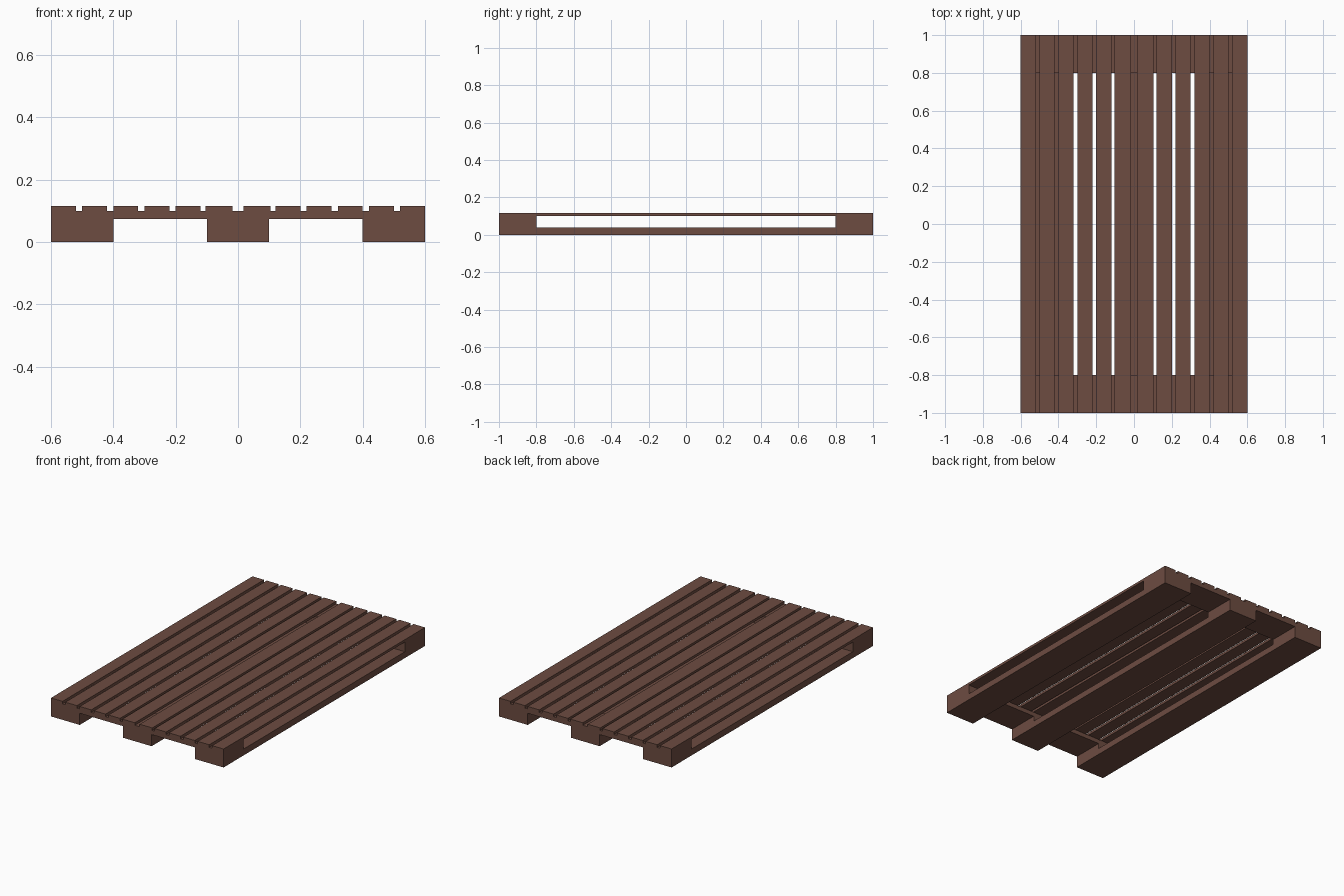
import bpy

if "Cube" in bpy.data.objects:
    bpy.data.objects.remove(bpy.data.objects["Cube"])

wood = bpy.data.materials.new("brown wood")
wood.diffuse_color = (0.153, 0.072, 0.053, 1)
wood.use_nodes = True
wood.node_tree.nodes["Principled BSDF"].inputs["Base Color"].default_value = wood.diffuse_color


def box(name, x0, x1, y0, y1, z0, z1):
    bpy.ops.mesh.primitive_cube_add(
        size=1, location=((x0 + x1) / 2, (y0 + y1) / 2, (z0 + z1) / 2))
    ob = bpy.context.object
    ob.name = name
    ob.scale = (x1 - x0, y1 - y0, z1 - z0)
    bpy.ops.object.transform_apply(location=False, rotation=False, scale=True)
    ob.data.materials.append(wood)
    return ob


BOARD_TOP, BLOCK_TOP, CROSS_TOP, DECK_TOP = 0.04, 0.073, 0.10, 0.116

# Three bottom runners, each with a block at both ends
for x in (-0.5, 0, 0.5):
    box("bottom_board", x - 0.1, x + 0.1, -1, 1, 0, BOARD_TOP)
    for y in (-0.9, 0.9):
        box("end_block", x - 0.1, x + 0.1, y - 0.1, y + 0.1, BOARD_TOP, BLOCK_TOP)

# Cross boards tying the runners together at the ends
for y in (-0.9, 0.9):
    box("cross_board", -0.6, 0.6, y - 0.1, y + 0.1, BLOCK_TOP, CROSS_TOP)

# Deck slats, mirrored about the centre gap
spans = [(0.017, 0.104)] + [(0.12 + 0.1 * i, 0.2 + 0.1 * i) for i in range(5)]
for a, b in spans:
    box("deck_slat", a, b, -1, 1, CROSS_TOP, DECK_TOP)
    box("deck_slat", -b, -a, -1, 1, CROSS_TOP, DECK_TOP)
